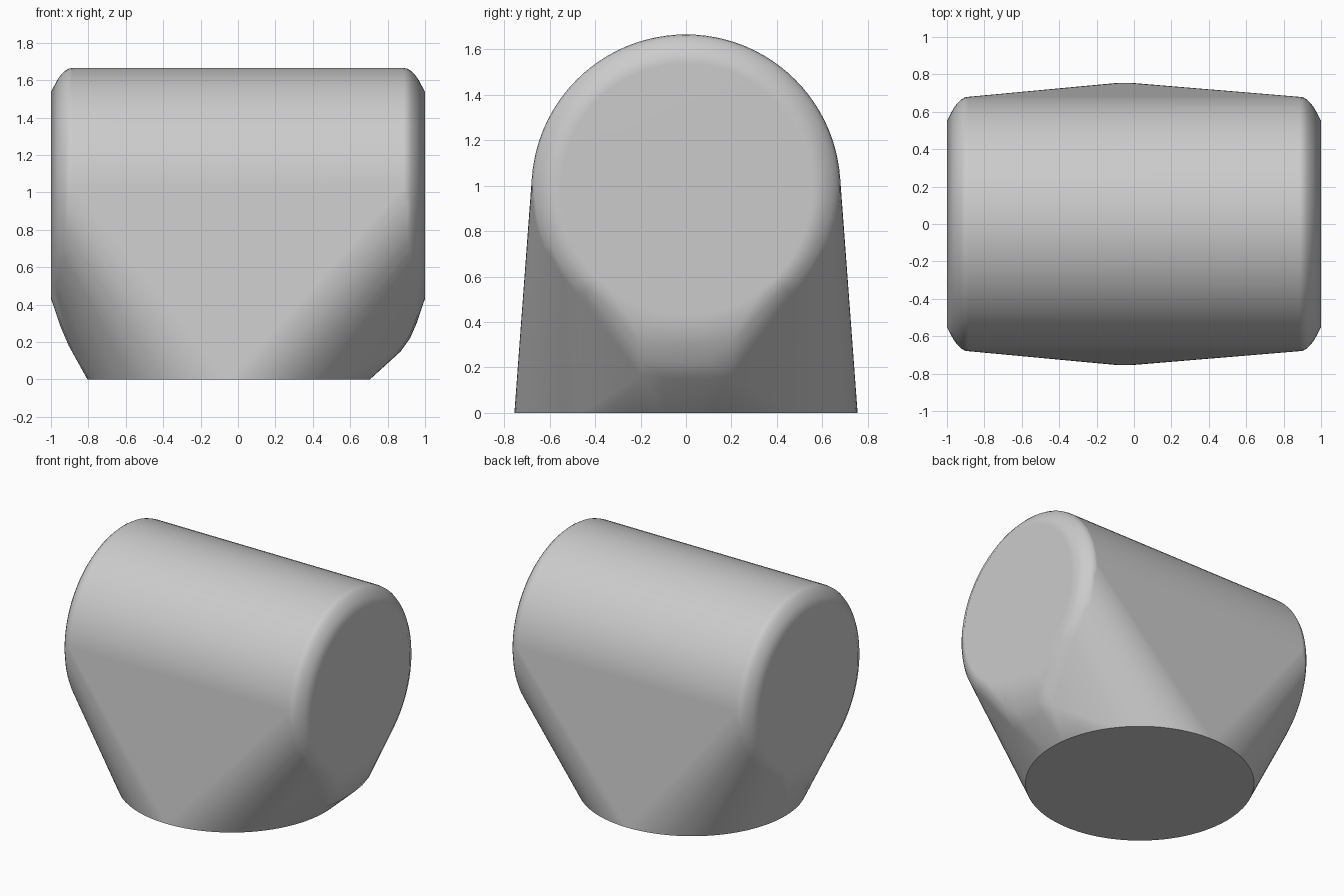
import bpy, bmesh, math

cube = bpy.data.objects.get("Cube")
if cube:
    bpy.data.objects.remove(cube, do_unlink=True)

grey = bpy.data.materials.new("plain grey")
grey.use_nodes = True
colour = (0.6, 0.6, 0.6, 1)
grey.diffuse_color = colour
grey.node_tree.nodes["Principled BSDF"].inputs["Base Color"].default_value = colour

SEGMENTS = 96
AXIS_Z = 0.985
bm = bmesh.new()


def ring(radius, place):
    for i in range(SEGMENTS):
        a = 2 * math.pi * i / SEGMENTS
        bm.verts.new(place(radius * math.cos(a), radius * math.sin(a)))


# Horizontal barrel with rounded ends
end_profile = [(0.885, 0.68), (0.905, 0.677), (0.925, 0.665),
               (0.945, 0.645), (0.965, 0.618), (1.0, 0.552)]
for side in (-1, 1):
    for x, radius in end_profile:
        ring(radius, lambda u, v: (side * x, u, AXIS_Z + v))

# Round foot, slightly off centre
ring(0.755, lambda u, v: (-0.05 + u, v, 0))

# Fuller lower corners under each end
for y in (-0.2, -0.1, 0, 0.1, 0.2):
    sag = y * y
    for x, z in ((0.87, 0.15), (0.92, 0.22), (0.955, 0.3)):
        bm.verts.new((x - 0.15 * sag, y, z + 0.3 * sag))
    for x, z in ((-0.905, 0.18), (-0.95, 0.285)):
        bm.verts.new((x + 0.7 * sag, y, z + 0.7 * sag))

# Stretch one skin over barrel and foot
hull = bmesh.ops.convex_hull(bm, input=bm.verts[:])
loose = {g for g in hull["geom_interior"] + hull["geom_unused"]
         if isinstance(g, bmesh.types.BMVert) and not g.link_faces}
bmesh.ops.delete(bm, geom=list(loose), context="VERTS")
bmesh.ops.dissolve_limit(bm, angle_limit=math.radians(0.2),
                         verts=bm.verts[:], edges=bm.edges[:])
bmesh.ops.recalc_face_normals(bm, faces=bm.faces[:])

mesh = bpy.data.meshes.new("rounded_body")
bm.to_mesh(mesh)
bm.free()
mesh.materials.append(grey)
body = bpy.data.objects.new("rounded_body", mesh)
bpy.context.collection.objects.link(body)

# Soft shading with a crisp foot rim
bpy.ops.object.select_all(action="DESELECT")
body.select_set(True)
bpy.context.view_layer.objects.active = body
bpy.ops.object.shade_smooth_by_angle(angle=math.radians(36))
weighted = body.modifiers.new("face weighted shading", "WEIGHTED_NORMAL")
weighted.keep_sharp = True
